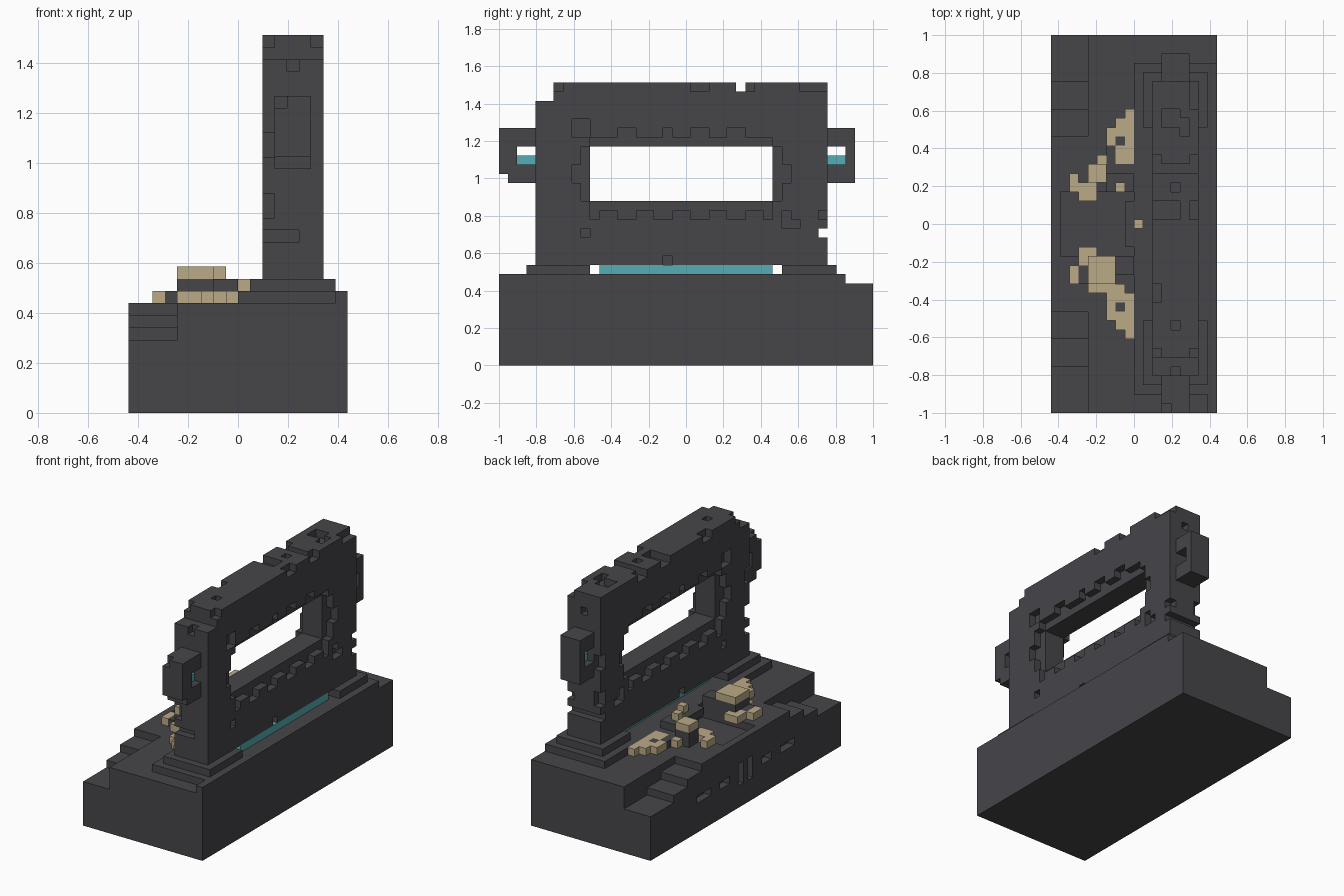
import bpy, bmesh
from mathutils import Vector

U = 2 / 41                      # size of one block
NX, NY = 18, 41                 # footprint in blocks

cube = bpy.data.objects.get("Cube")
if cube:
    bpy.data.objects.remove(cube, do_unlink=True)


def material(name, colour):
    mat = bpy.data.materials.new(name)
    mat.use_nodes = True
    mat.diffuse_color = (*colour, 1)
    mat.node_tree.nodes["Principled BSDF"].inputs["Base Color"].default_value = (*colour, 1)
    return mat


STONE = material("dark stone", (.061, .059, .066))
BONE = material("pale tan", (.50, .40, .24))
GLOW = material("teal", (.093, .42, .46))


def box(x, y, z):
    """All block cells inside the given ranges."""
    return {(i, j, k) for i in range(*x) for j in range(*y) for k in range(*z)}


def flip_y(cells):
    return {(i, NY - 1 - j, k) for i, j, k in cells}


def build(name, cells, mat):
    """Skin the outside of a set of block cells."""
    bm = bmesh.new()
    for cell in cells:
        for axis in range(3):
            for side in (0, 1):
                near = list(cell)
                near[axis] += 2 * side - 1
                if tuple(near) in cells:
                    continue
                ring = []
                for a, b in ((0, 0), (1, 0), (1, 1), (0, 1)):
                    p = Vector(cell)
                    p[axis] += side
                    p[(axis + 1) % 3] += a
                    p[(axis + 2) % 3] += b
                    ring.append(bm.verts.new((p - Vector((NX / 2, NY / 2, 0))) * U))
                bm.faces.new(ring if side else ring[::-1])
    bmesh.ops.remove_doubles(bm, verts=bm.verts, dist=U / 100)
    bmesh.ops.dissolve_limit(bm, angle_limit=.01, verts=bm.verts, edges=bm.edges)
    mesh = bpy.data.meshes.new(name)
    bm.to_mesh(mesh)
    bm.free()
    mesh.materials.append(mat)
    obj = bpy.data.objects.new(name, mesh)
    bpy.context.collection.objects.link(obj)
    return obj


# Base block with stairs at both ends of the left-hand edge
base = box((0, NX), (0, NY), (0, 9))
for height, reach in ((8, 11), (7, 8), (6, 5)):
    stair = box((0, 4), (0, reach), (height, 9))
    base -= stair | flip_y(stair)
# Sunken court and wall slots
base -= box((1, 9), (17, 24), (8, 9))
slot = box((0, 1), (10, 13), (4, 5)) | box((0, 1), (15, 17), (4, 5)) | box((0, 1), (19, 20), (3, 6))
base -= slot | flip_y(slot)
build("base", base, STONE)

# Stepped plinth under the frame
plinth = box((9, 17), (2, 38), (9, 10)) | box((17, 18), (0, 38), (9, 10))
plinth |= box((10, 17), (3, 10), (10, 11)) | box((10, 17), (31, 37), (10, 11))
build("plinth", plinth, STONE)

# Upright frame with opening
frame = box((11, 16), (4, 36), (11, 31))
frame -= box((11, 16), (10, 30), (18, 24))
frame -= box((11, 16), (4, 6), (29, 31))
frame -= box((11, 16), (26, 27), (30, 31))
frame -= box((11, 16), (35, 36), (14, 15))

# Recessed border and chips on both broad faces: y range, z range
chips = [
    ((10, 30), (17, 25)), ((9, 31), (18, 24)),
    ((13, 15), (25, 26)), ((18, 19), (25, 26)), ((21, 23), (25, 26)), ((25, 27), (25, 26)),
    ((10, 11), (16, 17)), ((13, 15), (16, 17)), ((17, 19), (16, 17)), ((21, 23), (16, 17)),
    ((25, 27), (16, 17)), ((29, 30), (16, 17)), ((8, 10), (25, 27)), ((9, 10), (14, 15)),
    ((31, 33), (15, 16)), ((31, 32), (15, 17)), ((8, 9), (20, 22)), ((31, 32), (20, 22)),
    ((18, 19), (11, 12)), ((35, 36), (16, 17)), ((6, 7), (30, 31)), ((21, 23), (30, 31)),
    ((27, 28), (30, 31)),
]
for y, z in chips:
    for x in ((11, 12), (15, 16)):
        frame -= box(x, y, z)

# Chips on the narrow ends: x range, z range
for x, z in (((11, 12), (21, 23)), ((11, 12), (16, 18)), ((11, 14), (14, 15)), ((13, 14), (28, 29))):
    nick = box(x, (4, 5), z)
    frame -= nick | box(x, (35, 36), z)

# Chips along the top: x range, y range
for x, y in (((12, 14), (31, 33)), ((14, 15), (30, 32)), ((13, 14), (24, 25)), ((12, 14), (21, 23)),
             ((11, 12), (12, 14)), ((13, 14), (9, 10)), ((15, 16), (33, 36)), ((11, 12), (27, 28))):
    frame -= box(x, y, (30, 31))
build("frame", frame, STONE)

# Side handles
front = box((12, 15), (0, 4), (20, 26)) - box((12, 15), (2, 4), (22, 24))
front -= box((12, 15), (0, 1), (20, 21)) | box((12, 13), (0, 1), (25, 26))
build("front_handle", front, STONE)
back = box((12, 15), (36, 39), (20, 26)) - box((12, 15), (36, 38), (22, 24))
build("back_handle", back, STONE)

# Glowing inlays
build("glow_strip", box((12, 16), (11, 30), (10, 11)), GLOW)
build("front_handle_glow", box((13, 14), (2, 4), (22, 23)), GLOW)
build("back_handle_glow", box((13, 14), (36, 38), (22, 23)), GLOW)

# Back rubble: stone lumps, then pale pieces
lumps = box((6, 9), (24, 26), (9, 11)) | box((4, 6), (25, 27), (9, 11)) | box((7, 8), (29, 30), (9, 10))
lumps |= box((6, 9), (26, 29), (9, 10)) - box((7, 9), (27, 29), (9, 10))
build("back_lumps", lumps, STONE)
pale = box((8, 9), (27, 33), (9, 10)) | box((7, 8), (27, 32), (9, 10)) | box((6, 7), (29, 31), (9, 10))
pale |= box((5, 6), (25, 28), (9, 10)) | box((3, 5), (23, 25), (9, 10)) | box((2, 3), (24, 26), (9, 10))
pale |= box((4, 6), (25, 27), (11, 12)) | box((7, 8), (24, 25), (11, 12))
build("back_pale_pieces", pale - lumps, BONE)

# Front rubble
lumps = box((6, 9), (15, 17), (9, 11)) | box((4, 7), (14, 17), (9, 11)) | box((7, 8), (11, 12), (9, 10))
lumps |= box((3, 4), (14, 16), (9, 10))
build("front_lumps", lumps, STONE)
pale = box((8, 9), (8, 13), (9, 10)) | box((7, 8), (9, 14), (9, 10)) | box((6, 7), (10, 14), (9, 10))
pale |= box((4, 6), (13, 14), (9, 10)) | box((3, 5), (16, 18), (9, 10)) | box((2, 3), (14, 16), (9, 10))
pale |= box((4, 7), (14, 17), (11, 12))
build("front_pale_pieces", pale - lumps, BONE)

# Middle marker
build("marker_seat", box((8, 9), (18, 23), (9, 10)), STONE)
build("marker", box((9, 10), (20, 21), (10, 11)), BONE)
